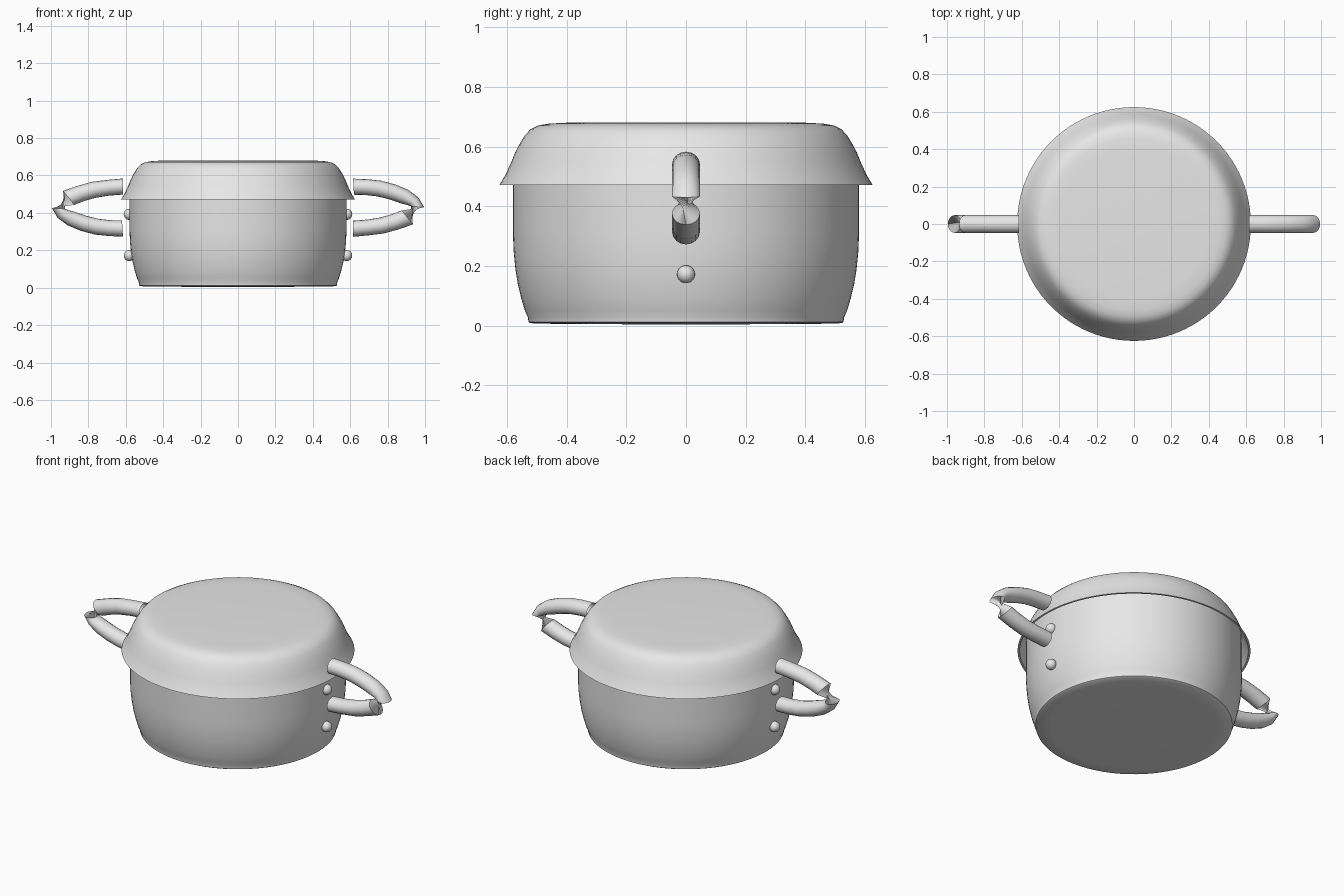
import bpy
import bmesh
import math
from mathutils import Vector, Matrix

cube = bpy.data.objects.get("Cube")
if cube:
    bpy.data.objects.remove(cube, do_unlink=True)

metal = bpy.data.materials.new("grey metal")
metal.use_nodes = True
metal.diffuse_color = (0.8, 0.8, 0.8, 1)
metal.node_tree.nodes["Principled BSDF"].inputs["Base Color"].default_value = (0.8, 0.8, 0.8, 1)


def finish(name, bm, angle=35):
    """Turn a bmesh into a smooth-shaded object."""
    mesh = bpy.data.meshes.new(name)
    bm.to_mesh(mesh)
    bm.free()
    mesh.materials.append(metal)
    obj = bpy.data.objects.new(name, mesh)
    bpy.context.collection.objects.link(obj)
    bpy.ops.object.select_all(action='DESELECT')
    obj.select_set(True)
    bpy.context.view_layer.objects.active = obj
    bpy.ops.object.shade_smooth_by_angle(angle=math.radians(angle))
    return obj


def lathe(name, profile, steps=96):
    """Spin a (radius, height) profile around z."""
    bm = bmesh.new()
    verts = [bm.verts.new((r, 0, z)) for r, z in profile]
    edges = [bm.edges.new(pair) for pair in zip(verts, verts[1:])]
    bmesh.ops.spin(bm, geom=verts + edges, cent=(0, 0, 0), axis=(0, 0, 1),
                   angle=math.tau, steps=steps, use_duplicate=False)
    bmesh.ops.remove_doubles(bm, verts=bm.verts, dist=0.0005)
    bmesh.ops.recalc_face_normals(bm, faces=bm.faces)
    return finish(name, bm)


# Pot: base, rounded wall, rim, inner wall and floor
lathe("pot_body", [
    (0, 0.003), (0.45, 0.006), (0.522, 0.008), (0.528, 0.012), (0.53, 0.027),
    (0.54, 0.05), (0.552, 0.09), (0.564, 0.14), (0.572, 0.19), (0.578, 0.25),
    (0.58, 0.31), (0.58, 0.545), (0.56, 0.545), (0.56, 0.3), (0.54, 0.12),
    (0.51, 0.04), (0, 0.03)])

# Lid: thin flared shell with a flat top
lathe("lid", [
    (0.614, 0.472), (0.625, 0.472), (0.605, 0.506), (0.587, 0.545),
    (0.573, 0.58), (0.557, 0.61), (0.54, 0.638), (0.52, 0.659), (0.495, 0.671),
    (0.46, 0.677), (0.4, 0.68), (0, 0.68), (0, 0.67), (0.46, 0.667),
    (0.51, 0.65), (0.545, 0.61), (0.576, 0.545), (0.614, 0.472)])

# Handle cross-sections as (outer x, outer z, inner x, inner z)
UPPER = [(0.615, 0.583, 0.62, 0.497), (0.69, 0.58, 0.685, 0.495),
         (0.765, 0.572, 0.745, 0.488), (0.84, 0.552, 0.81, 0.472),
         (0.91, 0.523, 0.868, 0.452), (0.965, 0.482, 0.905, 0.442),
         (0.995, 0.43, 0.925, 0.435)]
LOWER = [(0.935, 0.338, 0.875, 0.413), (0.86, 0.312, 0.82, 0.392),
         (0.78, 0.29, 0.76, 0.375), (0.70, 0.28, 0.69, 0.364),
         (0.615, 0.272, 0.615, 0.358)]
SIDES = 16
HALF_DEPTH = 0.047


def handle(name, turn):
    """Bent tube that twists half a turn at its outer tip."""
    bm = bmesh.new()
    rings = []
    for sections, twist in ((UPPER, 0), (LOWER, math.pi)):
        for ox, oz, ix, iz in sections:
            centre = Vector(((ox + ix) / 2, 0, (oz + iz) / 2))
            out = Vector(((ox - ix) / 2, 0, (oz - iz) / 2))
            side = Vector((0, HALF_DEPTH, 0))
            ring = []
            for i in range(SIDES):
                a = math.tau * i / SIDES + twist
                ring.append(bm.verts.new(centre + out * math.cos(a) + side * math.sin(a)))
            rings.append(ring)
    for a, b in zip(rings, rings[1:]):
        for i in range(SIDES):
            j = (i + 1) % SIDES
            bm.faces.new((a[i], a[j], b[j], b[i]))
    bmesh.ops.recalc_face_normals(bm, faces=bm.faces)
    # Turn about the y axis through the middle height of the handle
    bmesh.ops.rotate(bm, verts=bm.verts, cent=(0, 0, 0.428),
                     matrix=Matrix.Rotation(turn, 3, 'Y'))
    return finish(name, bm, 50)


handle("left_handle", 0)
handle("right_handle", math.pi)

# Rivets: two round heads under each handle
for side, sign in (("left", 1), ("right", -1)):
    for level, z in (("upper", 0.392), ("lower", 0.172)):
        bm = bmesh.new()
        bmesh.ops.create_uvsphere(bm, u_segments=20, v_segments=12, radius=0.03,
                                  matrix=Matrix.Translation((sign * 0.581, 0, z)))
        finish(f"{side}_{level}_rivet", bm)
